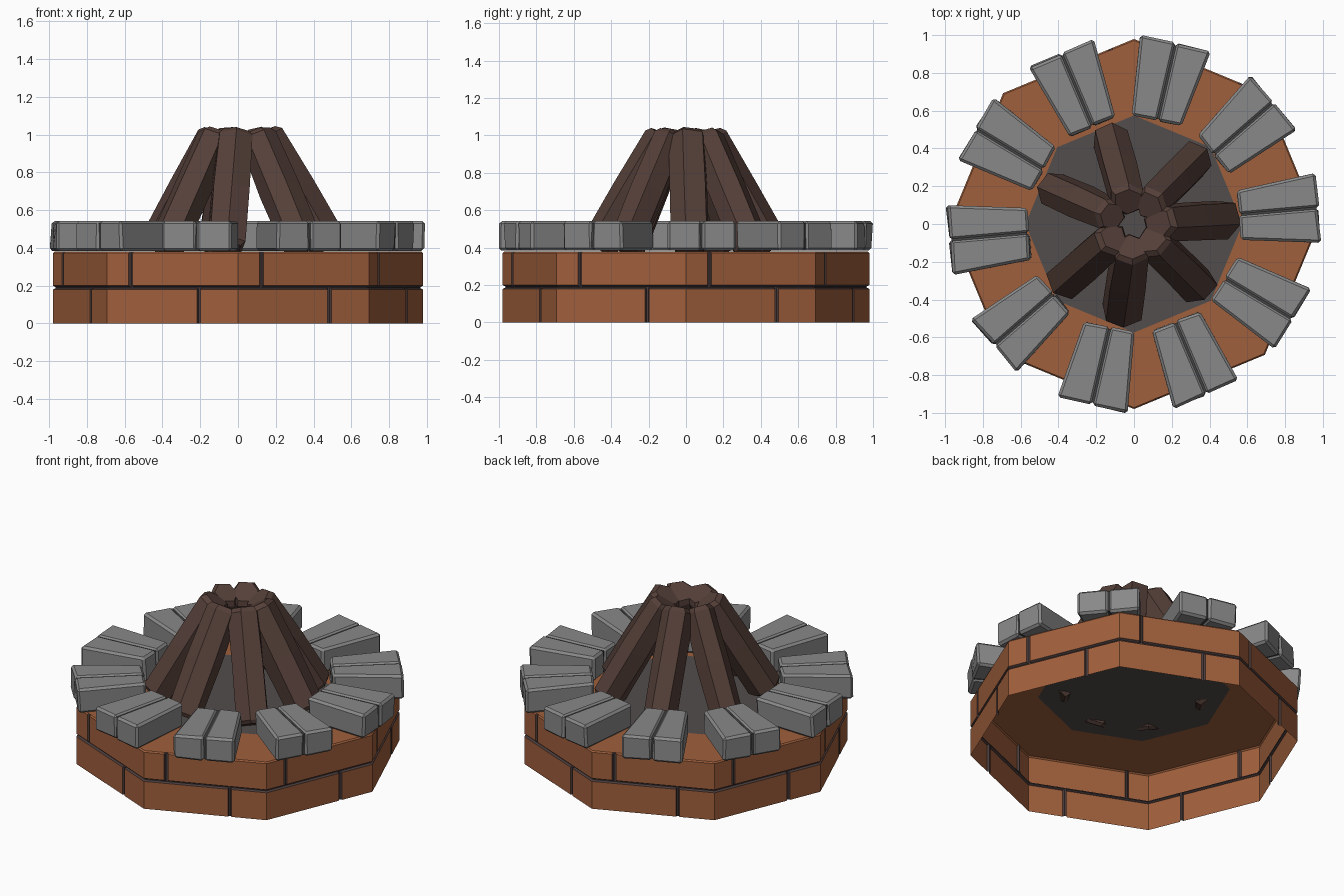
import bpy, bmesh, math, random
from mathutils import Vector, Matrix

if "Cube" in bpy.data.objects:
    bpy.data.objects.remove(bpy.data.objects["Cube"])

random.seed(7)


def material(name, rgb):
    m = bpy.data.materials.new(name)
    m.diffuse_color = (*rgb, 1)
    m.use_nodes = True
    m.node_tree.nodes["Principled BSDF"].inputs["Base Color"].default_value = m.diffuse_color
    return m


BRICK = material("brick", (0.35, 0.115, 0.045))
MORTAR = material("mortar", (0.07, 0.045, 0.045))
STONE = material("stone", (0.25, 0.25, 0.25))
GAP = material("stone_joint", (0.06, 0.06, 0.06))
ASH = material("ash", (0.085, 0.075, 0.072))
WOOD = material("wood", (0.09, 0.05, 0.04))


def finish(name, bm, *mats):
    mesh = bpy.data.meshes.new(name)
    bm.to_mesh(mesh)
    bm.free()
    for m in mats:
        mesh.materials.append(m)
    ob = bpy.data.objects.new(name, mesh)
    bpy.context.collection.objects.link(ob)
    return ob


def corner(i, r, z):
    a = i * math.pi / 4
    return Vector((r * math.cos(a), r * math.sin(a), z))


# Octagonal brick wall: an open skin with recessed mortar joints
R, TOP, D = 0.98, 0.38, 0.014
bm = bmesh.new()


def wall_row(zs, joint):
    g = 0.015
    us = [(0, 0), (joint - g, 0), (joint - g * 0.5, D), (joint + g * 0.5, D), (joint + g, 0), (1, 0)]
    for i in range(8):
        grid = []
        for z, zin in zs:
            line = []
            for u, uin in us:
                r = R - max(zin, uin)
                line.append(bm.verts.new(corner(i, r, z).lerp(corner(i + 1, r, z), u)))
            grid.append(line)
        for a in range(len(zs) - 1):
            for b in range(len(us) - 1):
                f = bm.faces.new((grid[a][b], grid[a][b + 1], grid[a + 1][b + 1], grid[a + 1][b]))
                in_joint = max(us[b][1], us[b + 1][1]) > 0
                in_bed = max(zs[a][1], zs[a + 1][1]) >= D
                f.material_index = 1 if in_joint or in_bed else 0


wall_row([(0, 0), (0.18, 0), (0.187, D), (0.192, D)], 0.70)
wall_row([(0.192, D), (0.20, 0), (0.372, 0), (TOP, 0.008)], 0.18)

# Flat brick ledge around the fire bed
for i in range(8):
    bm.faces.new([bm.verts.new(p) for p in (
        corner(i, R - 0.008, TOP), corner(i + 1, R - 0.008, TOP),
        corner(i + 1, 0.575, TOP), corner(i, 0.575, TOP))])
bmesh.ops.remove_doubles(bm, verts=bm.verts, dist=0.0005)
finish("brick_base", bm, BRICK, MORTAR)

# Octagonal fire bed
bm = bmesh.new()
bm.faces.new([bm.verts.new(corner(i, 0.575, TOP)) for i in range(8)])
finish("fire_bed", bm, ASH)


# Rim stones: two chamfered tapered halves with a dark core in the joint
def block(bm, x0, x1, inner, outer, z0, z1, jitter):
    """Tapered box; inner and outer are (low y, high y) at x0 and x1."""
    def j():
        return random.uniform(-jitter, jitter)
    pts = [(x0, inner[0]), (x1, outer[0]), (x1, outer[1]), (x0, inner[1])]
    lo = [bm.verts.new((x + j(), y, z0)) for x, y in pts]
    hi = [bm.verts.new((x + j(), y, z1)) for x, y in pts]
    faces = [bm.faces.new(lo[::-1]), bm.faces.new(hi)]
    for k in range(4):
        n = (k + 1) % 4
        faces.append(bm.faces.new((lo[k], lo[n], hi[n], hi[k])))
    return faces


for k in range(10):
    bm = bmesh.new()
    for s in (-1, 1):
        a, b = 0.136 + random.uniform(-0.008, 0.008), 0.19 + random.uniform(-0.006, 0.004)
        gap = 0.002
        block(bm, 0.56, 0.98, sorted((s * gap, s * a)), sorted((s * gap, s * b)),
              0.384, 0.542, 0.007)
    bmesh.ops.bevel(bm, geom=bm.edges[:], offset=0.014, offset_type='OFFSET',
                    segments=1, affect='EDGES', profile=0.5)
    for f in block(bm, 0.57, 0.969, (-0.03, 0.03), (-0.03, 0.03), 0.394, 0.532, 0):
        f.material_index = 1
    bm.transform(Matrix.Rotation(math.radians(5 + 36 * k), 4, 'Z'))
    finish(f"rim_stone_{k + 1}", bm, STONE, GAP)

# Leaning logs: rough six-sided prisms with chamfered ends
for k, deg in enumerate((3, 46, 105, 157, 219, 262, 316)):
    a = math.radians(deg)
    out = Vector((math.cos(a), math.sin(a), 0))
    side = Vector((-math.sin(a), math.cos(a), 0))
    foot = out * 0.48 + Vector((0, 0, 0.40))
    head = out * 0.125 + side * random.uniform(-0.015, 0.015) + Vector((0, 0, 1.005))
    axis = (head - foot).normalized()
    across = axis.cross(side).normalized()
    shape = [random.uniform(0.9, 1.1) for _ in range(6)]
    turn = random.uniform(0, 1)
    bm = bmesh.new()
    rings = []
    for t, r in ((0, 0.085), (0.03, 0.105), (0.5, 0.106), (0.96, 0.1), (1, 0.078)):
        ring = []
        for n in range(6):
            th = turn + n * math.pi / 3
            rr = r * shape[n] * random.uniform(0.96, 1.04)
            ring.append(bm.verts.new(foot.lerp(head, t) + side * rr * math.cos(th) + across * rr * math.sin(th)))
        rings.append(ring)
    for lo, hi in zip(rings, rings[1:]):
        for n in range(6):
            m = (n + 1) % 6
            bm.faces.new((lo[n], lo[m], hi[m], hi[n]))
    bm.faces.new(rings[0][::-1])
    bm.faces.new(rings[-1])
    bmesh.ops.recalc_face_normals(bm, faces=bm.faces)
    finish(f"log_{k + 1}", bm, WOOD)
